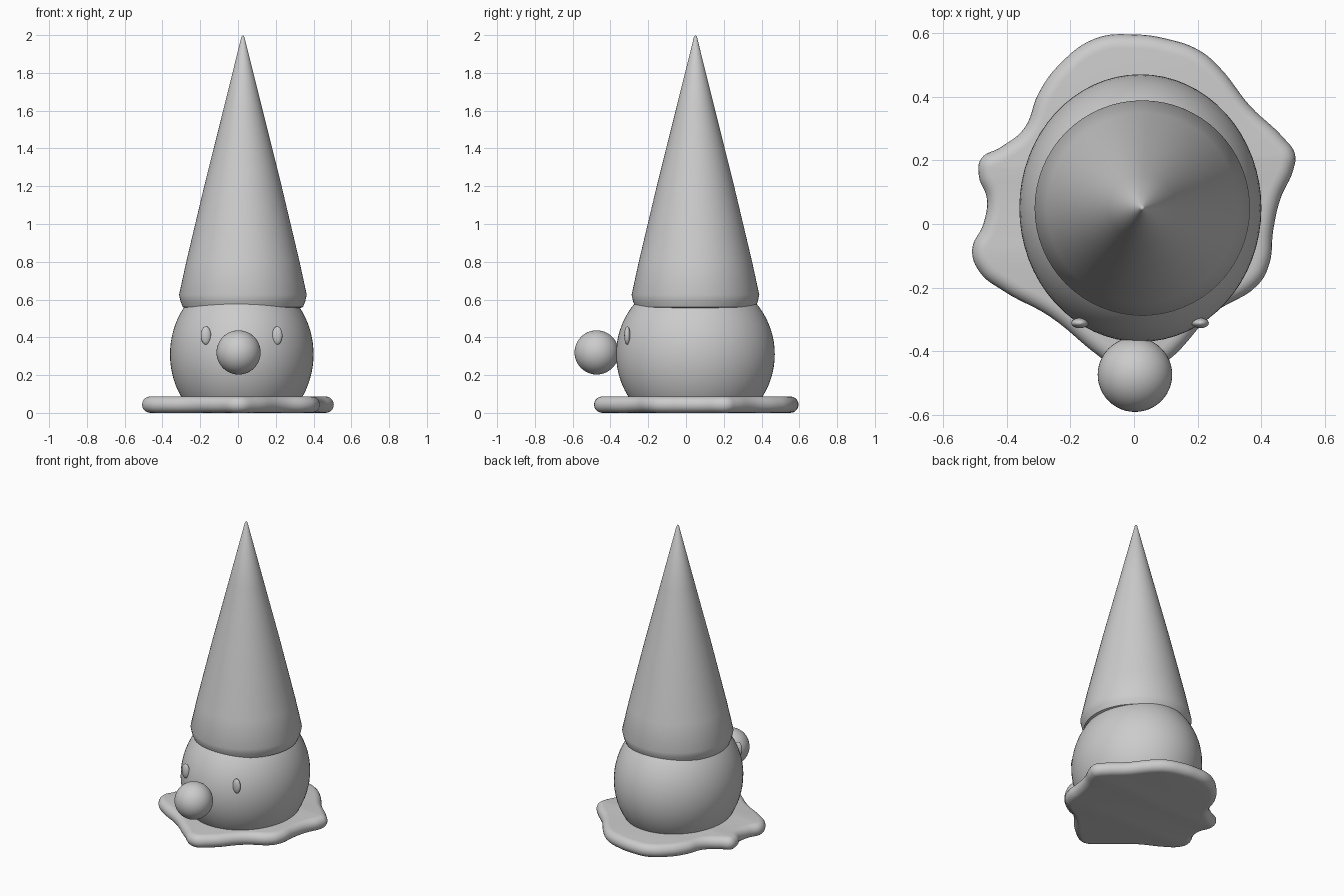
import bpy
import bmesh
from math import radians

if "Cube" in bpy.data.objects:
    bpy.data.objects.remove(bpy.data.objects["Cube"], do_unlink=True)

# One plain colour for every part
grey = bpy.data.materials.new("plain grey")
grey.use_nodes = True
colour = (0.6, 0.6, 0.6, 1)
grey.diffuse_color = colour
grey.node_tree.nodes["Principled BSDF"].inputs["Base Color"].default_value = colour


def finish(obj, name, angle=40):
    obj.name = obj.data.name = name
    obj.data.materials.clear()
    obj.data.materials.append(grey)
    bpy.ops.object.select_all(action="DESELECT")
    obj.select_set(True)
    bpy.context.view_layer.objects.active = obj
    bpy.ops.object.shade_smooth_by_angle(angle=radians(angle))
    return obj


def ellipsoid(name, centre, radii, segments=48, rings=24):
    bpy.ops.mesh.primitive_uv_sphere_add(segments=segments, ring_count=rings,
                                         radius=1, location=centre)
    obj = bpy.context.object
    obj.scale = radii
    bpy.ops.object.transform_apply(location=False, rotation=False, scale=True)
    return finish(obj, name)


def lathe(name, profile, centre, sides=64):
    bm = bmesh.new()
    verts = [bm.verts.new((r, 0, z)) for r, z in profile]
    edges = [bm.edges.new(pair) for pair in zip(verts, verts[1:])]
    bmesh.ops.spin(bm, geom=verts + edges, cent=(0, 0, 0), axis=(0, 0, 1),
                   angle=radians(360), steps=sides)
    bmesh.ops.remove_doubles(bm, verts=bm.verts, dist=0.0005)
    bmesh.ops.recalc_face_normals(bm, faces=bm.faces)
    mesh = bpy.data.meshes.new(name)
    bm.to_mesh(mesh)
    bm.free()
    obj = bpy.data.objects.new(name, mesh)
    bpy.context.collection.objects.link(obj)
    obj.location = centre
    return finish(obj, name)


# Round body, trimmed flat inside the base
body = ellipsoid("body", (0.02, 0.05, 0.31), (0.38, 0.42, 0.42), 64, 40)
bm = bmesh.new()
bm.from_mesh(body.data)
cut = bmesh.ops.bisect_plane(bm, geom=bm.verts[:] + bm.edges[:] + bm.faces[:],
                             plane_co=(0, 0, -0.26), plane_no=(0, 0, -1),
                             clear_outer=True)
rim = [e for e in cut["geom_cut"] if isinstance(e, bmesh.types.BMEdge)]
bmesh.ops.contextual_create(bm, geom=rim)
bm.to_mesh(body.data)
bm.free()

# Tall pointed hat with a turned-in brim
lathe("hat", [(0, 2), (0.008, 1.99), (0.105, 1.6), (0.205, 1.2), (0.3, 0.8),
              (0.338, 0.625), (0.33, 0.59), (0.318, 0.56), (0.295, 0.553),
              (0.24, 0.58)], (0.026, 0.05, 0))

# Face
ellipsoid("nose", (0.003, -0.473, 0.32), (0.117, 0.117, 0.117))
for side, x in (("right", -0.17), ("left", 0.208)):
    ellipsoid(side + "_eye", (x, -0.311, 0.41), (0.027, 0.016, 0.048), 24, 16)

# Wavy base slab with a rounded rim
outline = [(0, .595), (-.12, .583), (-.235, .5), (-.3, .41), (-.345, .3),
           (-.42, .24), (-.48, .205), (-.487, .15), (-.462, .08), (-.473, 0),
           (-.508, -.08), (-.485, -.15), (-.41, -.21), (-.265, -.29),
           (-.11, -.415), (0, -.487), (.105, -.43), (.25, -.28), (.39, -.19),
           (.425, -.125), (.437, -.02), (.46, .08), (.5, .17), (.505, .22),
           (.47, .27), (.365, .37), (.27, .49), (.205, .545), (.1, .582)]
half = 0.0435
curve = bpy.data.curves.new("base", "CURVE")
curve.dimensions = "2D"
curve.fill_mode = "BOTH"
curve.bevel_depth = half
curve.bevel_resolution = 4
curve.offset = -half
curve.resolution_u = 6
spline = curve.splines.new("BEZIER")
spline.bezier_points.add(len(outline) - 1)
for point, (x, y) in zip(spline.bezier_points, outline):
    point.co = (x, y, 0)
    point.handle_left_type = point.handle_right_type = "AUTO"
spline.use_cyclic_u = True
base = bpy.data.objects.new("base", curve)
bpy.context.collection.objects.link(base)
base.location.z = half
bpy.ops.object.select_all(action="DESELECT")
base.select_set(True)
bpy.context.view_layer.objects.active = base
bpy.ops.object.convert(target="MESH")
base = bpy.context.object
bm = bmesh.new()
bm.from_mesh(base.data)
bmesh.ops.remove_doubles(bm, verts=bm.verts, dist=0.0005)
bmesh.ops.recalc_face_normals(bm, faces=bm.faces)
bm.to_mesh(base.data)
bm.free()
finish(base, "base")
